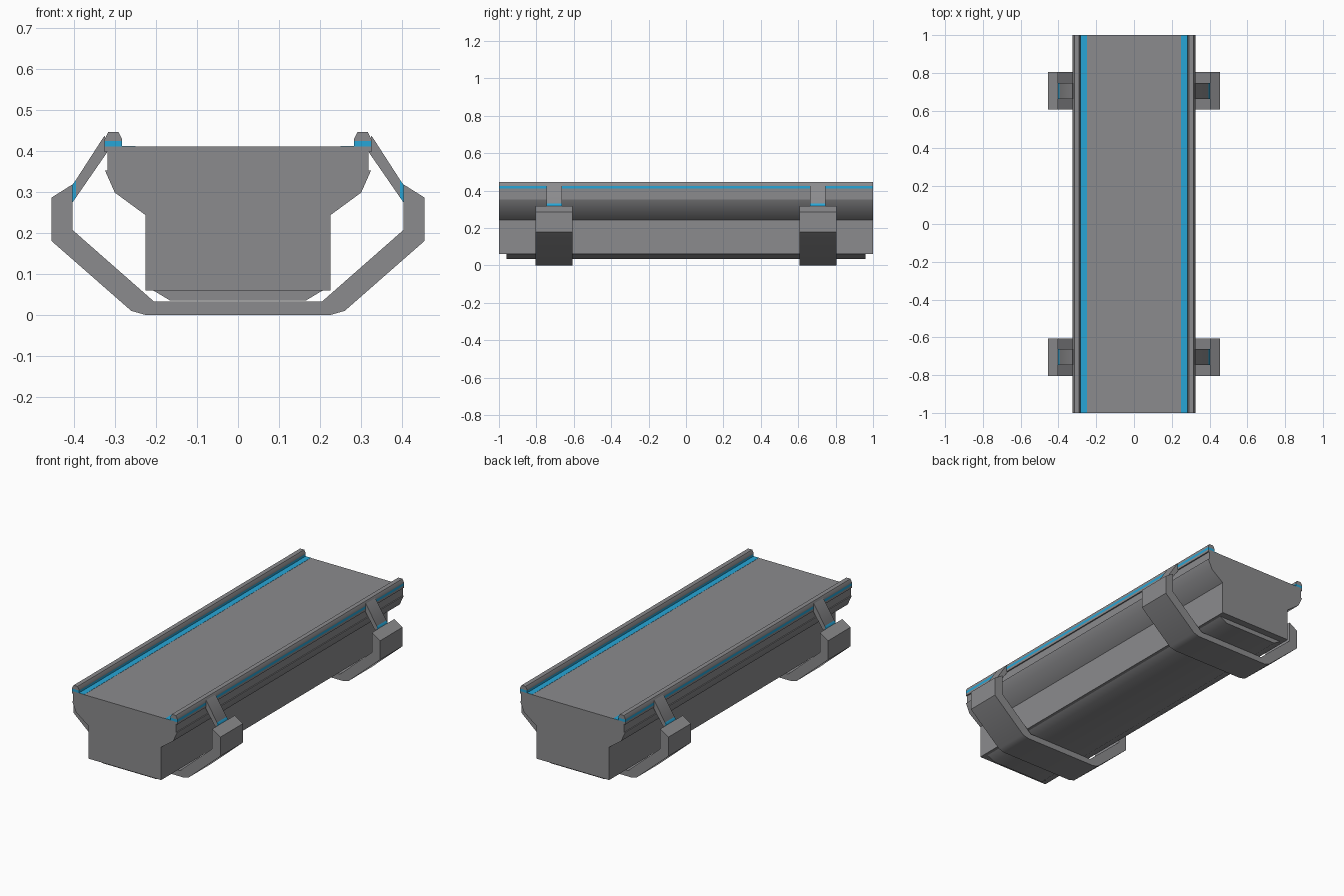
import bpy
import bmesh
from math import radians

cube = bpy.data.objects.get("Cube")
if cube:
    bpy.data.objects.remove(cube, do_unlink=True)


def make_material(name, colour):
    mat = bpy.data.materials.new(name)
    mat.use_nodes = True
    mat.diffuse_color = (*colour, 1)
    mat.node_tree.nodes["Principled BSDF"].inputs["Base Color"].default_value = (*colour, 1)
    return mat


grey = make_material("metal grey", (0.26, 0.26, 0.27))
blue = make_material("light blue", (0.02, 0.38, 0.68))
parts = []


def extrude(name, profile, y0, y1, mat, side=1):
    """Extrude an (x, z) outline along y; side -1 flips it to the other side."""
    bm = bmesh.new()
    front = [bm.verts.new((side * x, y0, z)) for x, z in profile]
    back = [bm.verts.new((side * x, y1, z)) for x, z in profile]
    bm.faces.new(front)
    bm.faces.new(back[::-1])
    for i in range(len(front)):
        j = (i + 1) % len(front)
        bm.faces.new((front[i], back[i], back[j], front[j]))
    bmesh.ops.recalc_face_normals(bm, faces=bm.faces)
    mesh = bpy.data.meshes.new(name)
    bm.to_mesh(mesh)
    bm.free()
    mesh.materials.append(mat)
    obj = bpy.data.objects.new(name, mesh)
    bpy.context.collection.objects.link(obj)
    parts.append(obj)


def symmetric(half):
    return half + [(-x, z) for x, z in reversed(half)]


def rect(x0, x1, z0, z1):
    return [(x0, z0), (x1, z0), (x1, z1), (x0, z1)]


# Main hull and the shallow panel beneath it
hull = [(0.225, 0.06), (0.225, 0.243), (0.30, 0.298), (0.324, 0.352),
        (0.318, 0.352), (0.318, 0.41)]
extrude("hull", symmetric(hull), -1, 1, grey)
extrude("belly_panel", symmetric([(0.165, 0.035), (0.207, 0.06)]), -0.96, 0.96, grey)

# Edge rails with light bands, and light strips on the deck
cap = [(0.282, 0.424), (0.325, 0.424), (0.325, 0.428), (0.316, 0.445),
       (0.291, 0.445), (0.282, 0.428)]
for label, side in (("left", 1), ("right", -1)):
    extrude(label + "_rail_cap", cap, -1, 1, grey, side)
    extrude(label + "_rail_light", rect(0.282, 0.325, 0.41, 0.424), -1, 1, blue, side)
    extrude(label + "_rail_lip", rect(0.31, 0.325, 0.397, 0.41), -1, 1, grey, side)
    extrude(label + "_deck_light", rect(0.25, 0.282, 0.408, 0.411), -1, 1, blue, side)

# Cradle straps that wrap under the hull, with arms up to the rails
outer = [(0.225, 0), (0.26, 0.01), (0.454, 0.18), (0.454, 0.286), (0.403, 0.318)]
inner = [(0.403, 0.207), (0.205, 0.033)]
arm = [(0.318, 0.397), (0.394, 0.287), (0.394, 0.33), (0.325, 0.437)]
arm_light = [(0.394, 0.287), (0.403, 0.274), (0.403, 0.317), (0.394, 0.33)]
for label, y in (("front", -0.705), ("back", 0.705)):
    extrude(label + "_strap", symmetric(outer + inner), y - 0.099, y + 0.099, grey)
    for hand, side in (("left", 1), ("right", -1)):
        name = label + "_" + hand
        extrude(name + "_arm", arm, y - 0.042, y + 0.042, grey, side)
        extrude(name + "_arm_light", arm_light, y - 0.042, y + 0.042, blue, side)

# Soft shading over the shallow bends only
bpy.ops.object.select_all(action="DESELECT")
for obj in parts:
    obj.select_set(True)
bpy.context.view_layer.objects.active = parts[0]
bpy.ops.object.shade_smooth_by_angle(angle=radians(40))
